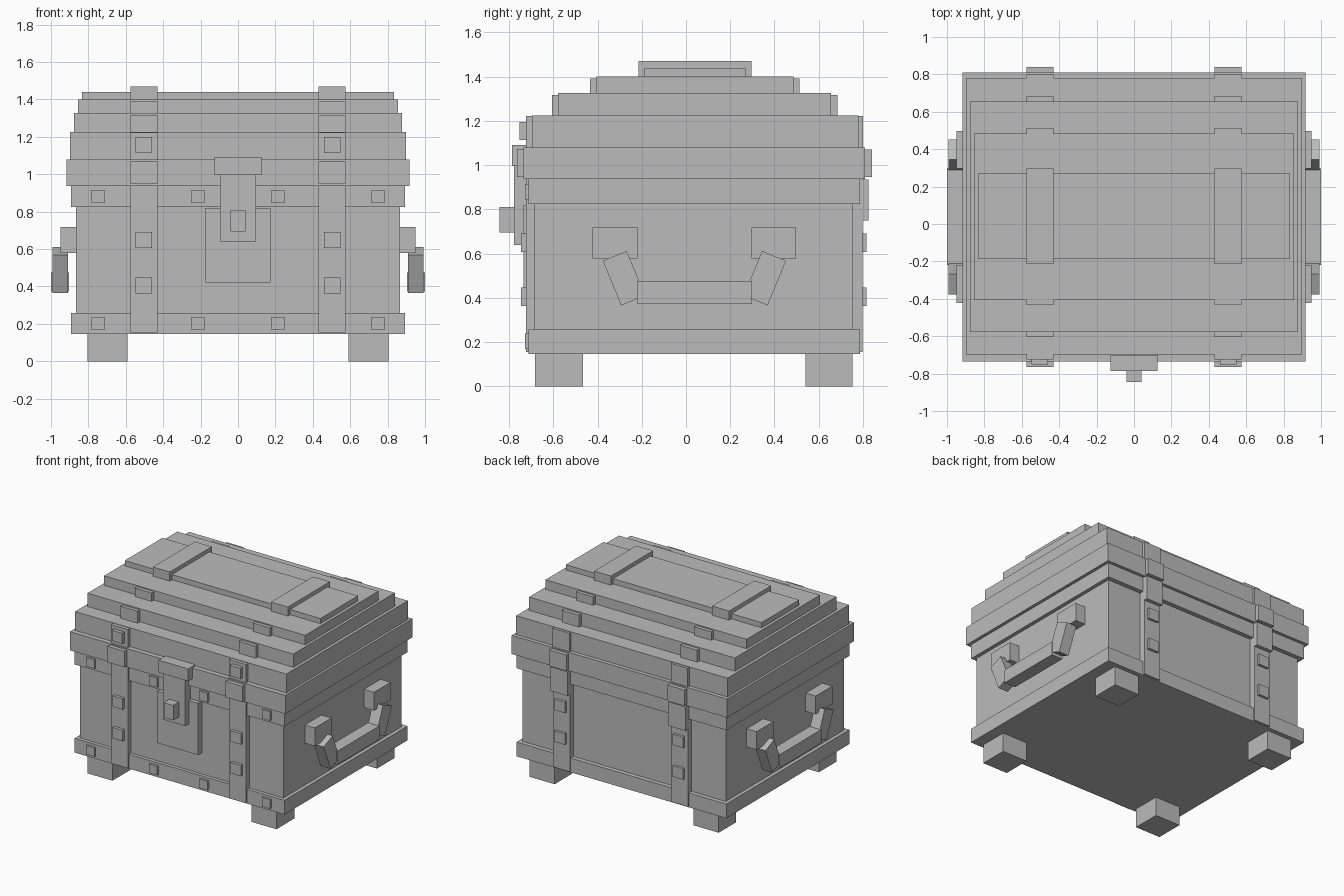
import bpy, bmesh, math
from mathutils import Matrix, Vector

if "Cube" in bpy.data.objects:
    bpy.data.objects.remove(bpy.data.objects["Cube"])

mat = bpy.data.materials.new("plain_grey")
mat.diffuse_color = (0.5, 0.5, 0.5, 1)
mat.use_nodes = True
mat.node_tree.nodes["Principled BSDF"].inputs["Base Color"].default_value = mat.diffuse_color


def finish(name, bm):
    me = bpy.data.meshes.new(name)
    bm.to_mesh(me)
    bm.free()
    me.materials.append(mat)
    ob = bpy.data.objects.new(name, me)
    bpy.context.collection.objects.link(ob)
    return ob


def box(name, x, y, z, tilt=0.0):
    """Box between (min, max) pairs, optionally tilted about the x axis."""
    pairs = (x, y, z)
    mid = Vector([(a + b) / 2 for a, b in pairs])
    size = [abs(b - a) for a, b in pairs]
    bm = bmesh.new()
    bmesh.ops.create_cube(bm, size=1, matrix=Matrix.Translation(mid)
                          @ Matrix.Rotation(tilt, 4, 'X') @ Matrix.Diagonal((*size, 1)))
    return finish(name, bm)


def around(c, half):
    return (c - half, c + half)


# Body, bands and the stepped lid
box("body", (-.865, .865), (-.684, .752), (.147, .94))
box("bottom_band", (-.893, .893), (-.711, .786), (.147, .257))
box("upper_band", (-.893, .893), (-.711, .786), (.825, .937))
box("lid_rim", (-.917, .917), (-.735, .81), (.937, 1.08))
for i, (hx, y0, y1, z0, z1) in enumerate([
        (.899, -.697, .78, 1.08, 1.225),
        (.876, -.578, .656, 1.225, 1.327),
        (.856, -.405, .485, 1.327, 1.40),
        (.833, -.187, .27, 1.40, 1.44)]):
    box(f"lid_step_{i + 1}", (-hx, hx), (y0, y1), (z0, z1))

# Feet
for sx in (-1, 1):
    for y in ((-.682, -.465), (.54, .752)):
        box("foot", around(sx * .698, .107), y, (0, .147))

# Straps wrapping body and lid, with their studs
for sx in (-1, 1):
    xs = around(sx * .503, .072)
    for name, y0, y1, z0, z1 in [
            ("body_strap", -.724, .797, .155, .94),
            ("rim_strap", -.765, .84, .947, 1.07),
            ("lid_strap_1", -.724, .80, 1.08, 1.222),
            ("lid_strap_2", -.605, .685, 1.225, 1.317),
            ("lid_strap_3", -.433, .512, 1.327, 1.392),
            ("lid_strap_4", -.215, .297, 1.40, 1.47)]:
        box(name, xs, (y0, y1), (z0, z1))
    box("hinge", xs, (.75, .826), (.75, .935))
    stud = around(sx * .503, .044)
    for z in (.405, .649):
        box("strap_stud", stud, (-.747, .817), around(z, .042))
    box("lid_stud", stud, (-.752, -.6), around(1.155, .041))

# Small studs on the front bands
for x in (-.748, -.214, .214, .748):
    for z in (.203, .88):
        box("band_stud", around(x, .035), (-.727, -.65), around(z, .035))

# Lock
box("lock_plate", (-.174, .174), (-.734, -.65), (.422, .82))
box("latch", (-.095, .095), (-.777, -.70), (.64, 1.08))
box("latch_head", (-.126, .126), (-.786, -.70), (.997, 1.092))
box("lock_knob", (-.04, .04), (-.844, -.75), (.695, .81))

# Side handles: mounts, slanted arms and grip
for sx in (-1, 1):
    box("handle_grip", (sx * .904, sx * 1.0), (-.219, .296), (.372, .476))
    for sy in (-1, 1):
        cy = .038 + sy * .359
        box("handle_mount", (sx * .85, sx * .95), around(cy, .101), (.579, .719))
        ay = .038 + sy * .3185
        box("handle_arm", (sx * .908, sx * .993), around(ay, .0585),
            around(.489, .109), tilt=-sy * math.radians(22.5))
